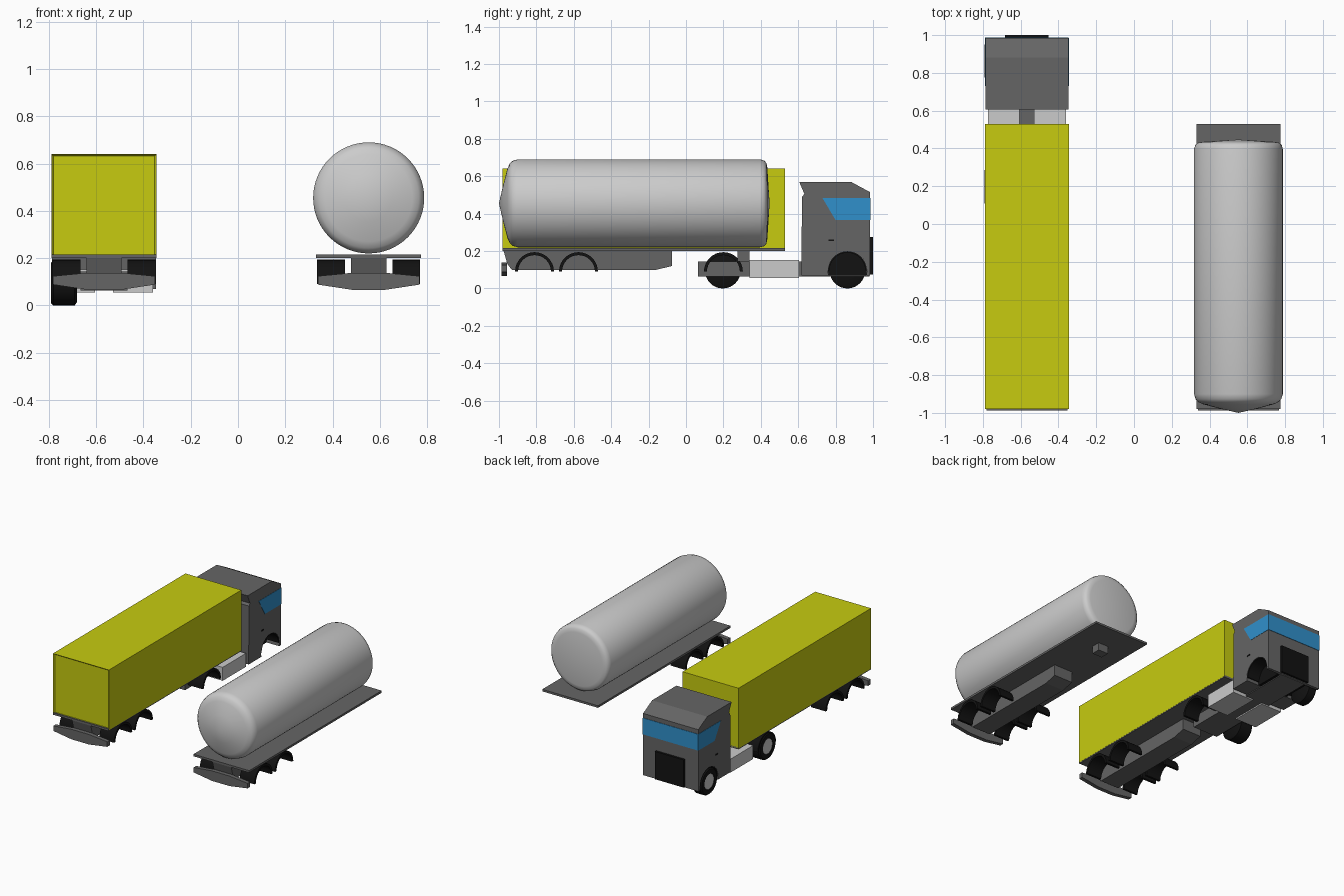
import bpy, bmesh, math
from mathutils import Matrix, Vector

if "Cube" in bpy.data.objects:
    bpy.data.objects.remove(bpy.data.objects["Cube"])

TX, KX = -0.567, 0.553          # centre lines of the truck and of the tank trailer


def material(name, rgb):
    m = bpy.data.materials.new(name)
    m.diffuse_color = (*rgb, 1)
    m.use_nodes = True
    m.node_tree.nodes["Principled BSDF"].inputs["Base Color"].default_value = m.diffuse_color
    return m


YELLOW = material("yellow", (0.57, 0.60, 0.005))
BLUE = material("glass_blue", (0.03, 0.28, 0.60))
BLACK = material("black", (0.006, 0.006, 0.006))
DARK = material("dark_grey", (0.13, 0.13, 0.13))


def finish(name, bm, mat=None, smooth=None):
    bmesh.ops.recalc_face_normals(bm, faces=bm.faces)
    me = bpy.data.meshes.new(name)
    bm.to_mesh(me)
    bm.free()
    ob = bpy.data.objects.new(name, me)
    bpy.context.collection.objects.link(ob)
    if mat:
        me.materials.append(mat)
    if smooth:
        bpy.ops.object.select_all(action='DESELECT')
        ob.select_set(True)
        bpy.context.view_layer.objects.active = ob
        bpy.ops.object.shade_smooth_by_angle(angle=math.radians(smooth))
    return ob


def prism(name, pts, a0, a1, mat=None, axis='x', smooth=None):
    """Extrude a (y,z) profile along x, or an (x,z) profile along y."""
    bm = bmesh.new()
    place = (lambda p: (a0, p[0], p[1])) if axis == 'x' else (lambda p: (p[0], a0, p[1]))
    face = bm.faces.new([bm.verts.new(place(p)) for p in pts])
    ext = bmesh.ops.extrude_face_region(bm, geom=[face])
    d = Vector((a1 - a0, 0, 0)) if axis == 'x' else Vector((0, a1 - a0, 0))
    bmesh.ops.translate(bm, vec=d, verts=[v for v in ext['geom'] if isinstance(v, bmesh.types.BMVert)])
    return finish(name, bm, mat, smooth)


def box(name, x, y, z, mat=None):
    return prism(name, [(y[0], z[0]), (y[1], z[0]), (y[1], z[1]), (y[0], z[1])], x[0], x[1], mat)


def lathe(name, pts, axis, centre, mat=None, steps=48, smooth=35):
    """Spin (radius, position) points about the x or y axis."""
    bm = bmesh.new()
    verts = [bm.verts.new((a, 0, r) if axis == 'X' else (0, a, r)) for r, a in pts]
    edges = [bm.edges.new(e) for e in zip(verts, verts[1:])]
    vec = (1, 0, 0) if axis == 'X' else (0, 1, 0)
    bmesh.ops.spin(bm, geom=verts + edges, cent=(0, 0, 0), axis=vec, angle=math.tau, steps=steps)
    bmesh.ops.remove_doubles(bm, verts=bm.verts, dist=1e-5)
    bmesh.ops.transform(bm, matrix=Matrix.Translation(centre), verts=bm.verts)
    return finish(name, bm, mat, smooth)


def arc(y, z, r, a0, a1, n=16):
    return [(y + r * math.cos(math.radians(a0 + (a1 - a0) * i / n)),
             z + r * math.sin(math.radians(a0 + (a1 - a0) * i / n))) for i in range(n + 1)]


def mudguards(name, cx, y, inner=0.1, z=0.09, r=0.104, t=0.016):
    ring = arc(y, z, r, 0, 180) + arc(y, z, r - t, 180, 0)
    for side, s in (("left", -1), ("right", 1)):
        prism(f"{name}_{side}", ring, cx + s * inner, cx + s * 0.218, BLACK, smooth=35)


def trailer_base(name, cx):
    # deck, central beam, kingpin, mudguards and rear bumper
    box(f"{name}_deck", (cx - 0.222, cx + 0.222), (-0.98, 0.53), (0.2, 0.215), DARK)
    prism(f"{name}_beam", [(-0.975, 0.2), (-0.955, 0.13), (-0.93, 0.098), (-0.165, 0.098),
                           (-0.075, 0.12), (-0.075, 0.2)], cx - 0.075, cx + 0.075, DARK)
    box(f"{name}_kingpin", (cx - 0.04, cx + 0.04), (0.275, 0.34), (0.145, 0.2), DARK)
    for i, y in enumerate((-0.81, -0.575)):
        mudguards(f"{name}_mudguard_{i + 1}", cx, y)
    half = [(0.07, 0.066), (0.215, 0.088), (0.215, 0.124), (0.07, 0.138)]
    prism(f"{name}_rear_bumper", [(cx + x, z) for x, z in half] +
          [(cx - x, z) for x, z in reversed(half)], -0.987, -0.958, DARK, axis='y')


# Box trailer: cargo body with recessed rear door
trailer_base("box_trailer", TX)
bm = bmesh.new()
bmesh.ops.create_cube(bm, size=1, matrix=Matrix.Translation((TX, -0.225, 0.424)) @
                      Matrix.Diagonal((0.446, 1.51, 0.434, 1)))
rear = [f for f in bm.faces if f.calc_center_median().y < -0.9]
bmesh.ops.inset_region(bm, faces=rear, thickness=0.013)
bmesh.ops.translate(bm, vec=(0, 0.012, 0), verts=rear[0].verts)
finish("cargo_box", bm, YELLOW)

# Tank trailer: dished cylinder on the deck
trailer_base("tank_trailer", KX)
lathe("tank", [(0, -1.0), (0.1, -0.977), (0.185, -0.955), (0.212, -0.943), (0.227, -0.927), (0.235, -0.9),
               (0.235, 0.395), (0.229, 0.418), (0.215, 0.43), (0.19, 0.435), (0, 0.447)],
      'Y', (KX, 0, 0.455), steps=64)

# Cab with wheel arches cut into its side profile
WY, WZ = 0.863, 0.095
L, R = TX - 0.22, TX + 0.22
cab = [(0.617, 0.07)] + arc(WY, WZ, 0.104, 194, -14, 20) + \
      [(0.984, 0.07), (0.984, 0.515), (0.882, 0.57), (0.605, 0.57), (0.633, 0.505), (0.62, 0.49)]
prism("cab", cab, L, R, DARK)
prism("wheel_arch_core", arc(WY, WZ, 0.1035, -14, 194), TX - 0.12, TX + 0.12, BLACK)
mudguards("front_mudguard", TX, WY, 0.11, 0.095, 0.104, 0.008)

# Windows, grille and door handles
box("windscreen", (L - 0.001, R + 0.001), (0.975, 0.987), (0.365, 0.483), BLUE)
for side, x, s in (("left", L, -1), ("right", R, 1)):
    prism(f"side_window_{side}", [(0.73, 0.483), (0.8, 0.365), (0.984, 0.365), (0.984, 0.483)],
          x - s * 0.01, x + s * 0.002, BLUE)
    box(f"door_handle_{side}", (x - 0.003, x + 0.003), (0.762, 0.79), (0.253, 0.262), BLACK)
box("grille", (TX - 0.115, TX + 0.115), (0.98, 1.0), (0.075, 0.275), BLACK)

# Tractor frame, side tanks and rear mudguards
box("tractor_frame", (TX - 0.1, TX + 0.1), (0.064, 0.98), (0.064, 0.143), DARK)
for side, s in (("left", -1), ("right", 1)):
    box(f"side_tank_{side}", (TX + s * 0.038, TX + s * 0.207), (0.34, 0.605), (0.055, 0.152))
mudguards("drive_mudguard", TX, 0.2)

# Wheels, on the left side only as in the model
for name, y, w in (("front", WY, 0.075), ("drive", 0.197, 0.11)):
    x = TX - 0.224
    lathe(f"{name}_wheel", [(0, w), (0.08, w), (0.095, w - 0.01), (0.095, 0.01), (0.087, 0),
                            (0.056, 0), (0.052, 0.012), (0, 0.012)], 'X', (x, y, WZ), BLACK, 32)
    lathe(f"{name}_hub", [(0, 0.006), (0.03, 0.006), (0.054, 0.002), (0.054, 0.013)],
          'X', (x, y, WZ), None, 32)
